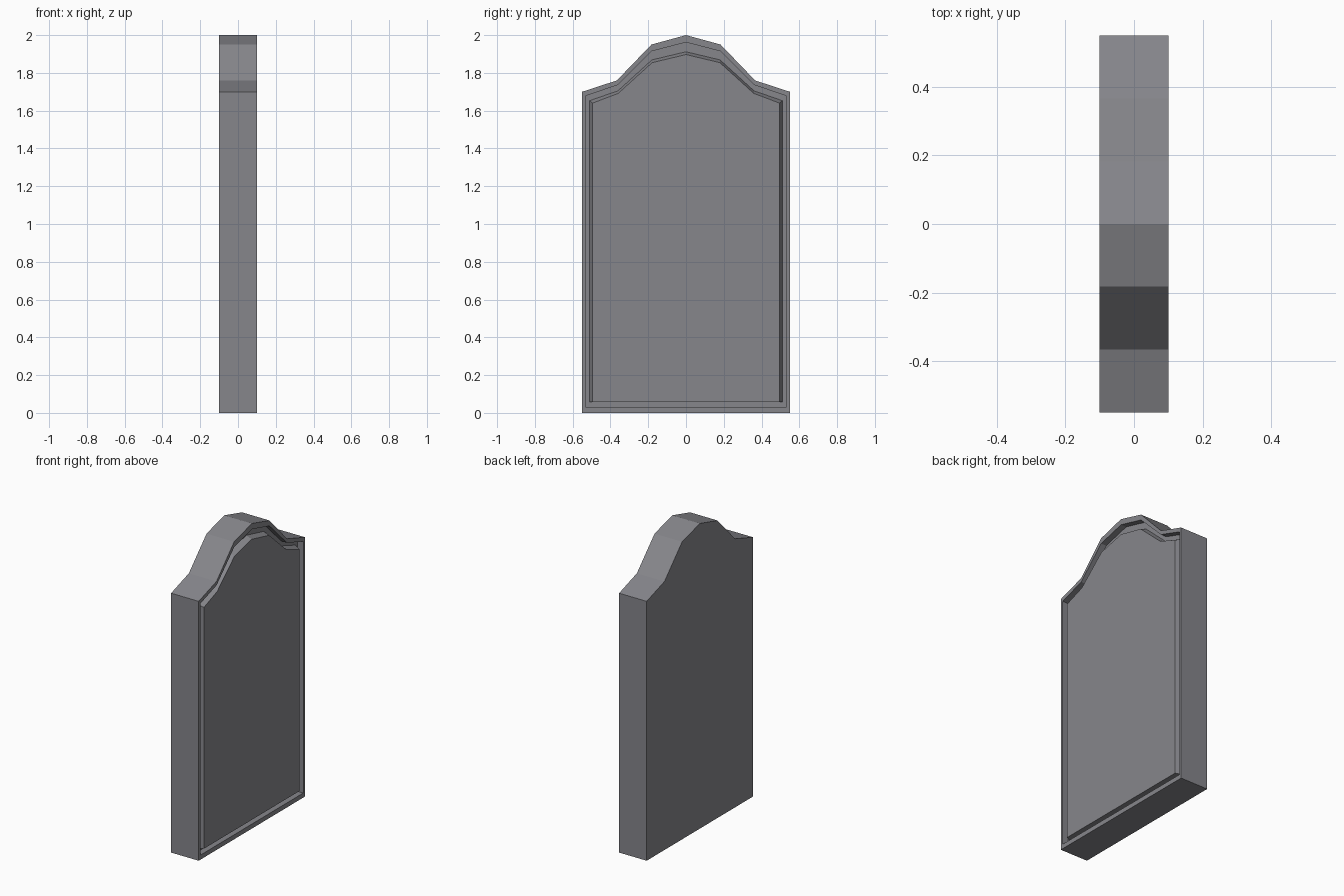
import bpy, bmesh

if "Cube" in bpy.data.objects:
    bpy.data.objects.remove(bpy.data.objects["Cube"])

# Half of the arched outline (y, z), bottom corner up to the apex
HALF = [(0.55, 0.0), (0.55, 1.70), (0.366, 1.76), (0.183, 1.95), (0.0, 2.0)]


def outline(side, bottom, corner, apex):
    """Outline shrunk to half-width side, raised bottom, lowered corner and apex."""
    half = []
    for y, z in HALF:
        drop = corner + (apex - corner) * (z - 1.70) / 0.30
        half.append((side if y == 0.55 else y * (0.8 + 0.2 * side / 0.55),
                     bottom if z == 0 else z - drop))
    return half + [(-y, z) for y, z in half[-2::-1]]


outer = outline(0.55, 0.0, 0.0, 0.0)
rim = outline(0.533, 0.03, 0.022, 0.038)
foot = outline(0.51, 0.057, 0.047, 0.088)
panel = outline(0.495, 0.058, 0.06, 0.103)

# Section through the front: flat rim, groove, raised panel with sloped edge
sections = [(outer, -0.10), (outer, 0.10), (rim, 0.10), (rim, 0.06),
            (foot, 0.06), (panel, 0.10)]

bm = bmesh.new()
loops = [[bm.verts.new((x, y, z)) for y, z in pts] for pts, x in sections]
for a, b in zip(loops, loops[1:]):
    for i in range(len(a)):
        j = (i + 1) % len(a)
        bm.faces.new((a[i], a[j], b[j], b[i]))
bm.faces.new(loops[0])
bm.faces.new(loops[-1])
bmesh.ops.recalc_face_normals(bm, faces=bm.faces)

mesh = bpy.data.meshes.new("arched_slab")
bm.to_mesh(mesh)
bm.free()

# Dark stone colour
stone = bpy.data.materials.new("dark_stone")
stone.diffuse_color = (0.24, 0.24, 0.26, 1)
stone.use_nodes = True
stone.node_tree.nodes["Principled BSDF"].inputs["Base Color"].default_value = stone.diffuse_color
mesh.materials.append(stone)
bpy.context.collection.objects.link(bpy.data.objects.new("arched_slab", mesh))
